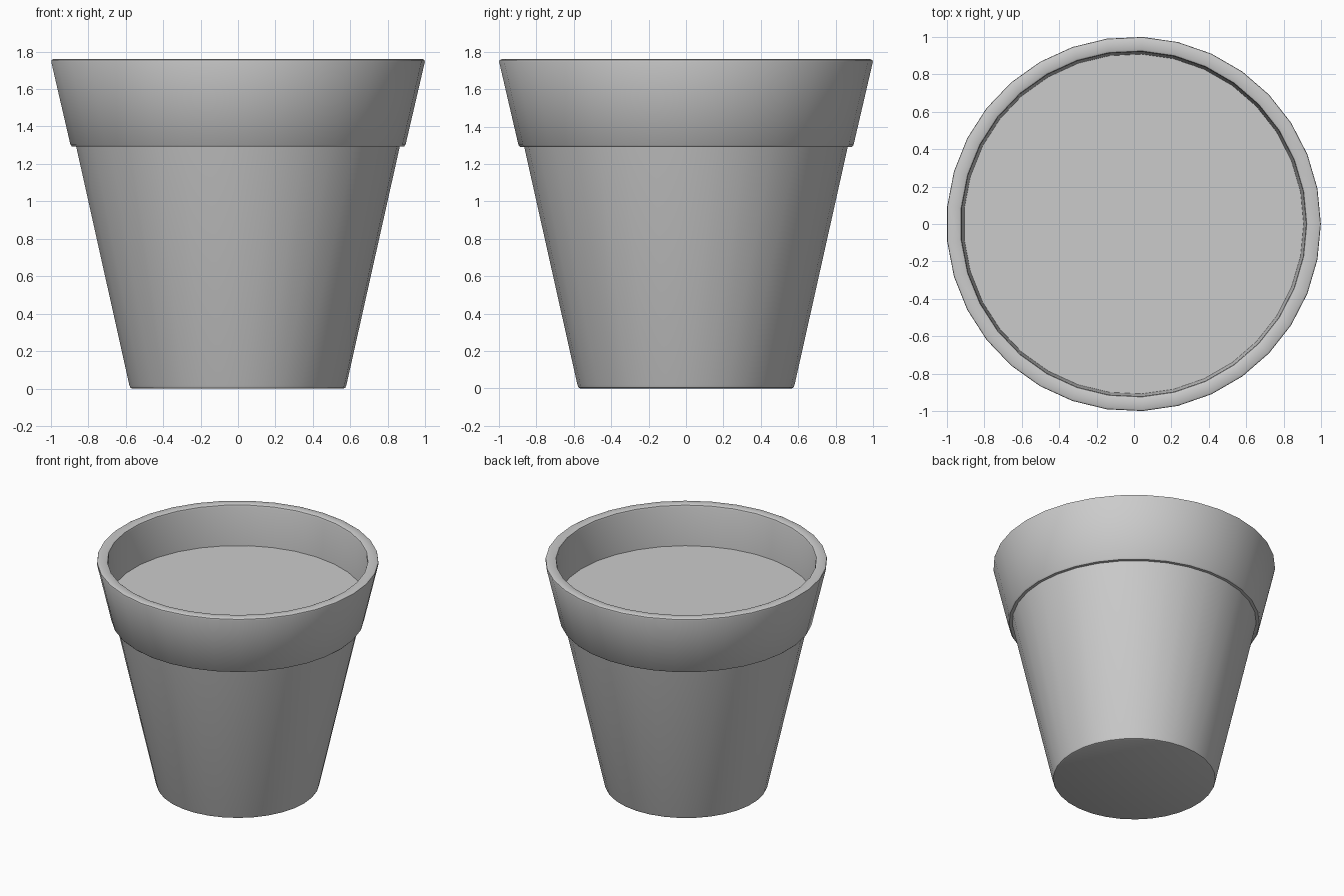
import bpy, bmesh, math

if "Cube" in bpy.data.objects:
    bpy.data.objects.remove(bpy.data.objects["Cube"])

SIDES = 33


def lathe(name, profile, cap_start=False, cap_end=False):
    """Spin a (radius, height) profile around z, optionally capping its ends."""
    bm = bmesh.new()
    rings = []
    for r, z in profile:
        rings.append([bm.verts.new((r * math.cos(2 * math.pi * i / SIDES) - 0.002,
                                    r * math.sin(2 * math.pi * i / SIDES), z))
                      for i in range(SIDES)])
    for a, b in zip(rings, rings[1:]):
        for i in range(SIDES):
            j = (i + 1) % SIDES
            bm.faces.new((a[i], a[j], b[j], b[i]))
    if cap_start:
        bm.faces.new(rings[0][::-1])
    if cap_end:
        bm.faces.new(rings[-1])
    mesh = bpy.data.meshes.new(name)
    bm.to_mesh(mesh)
    bm.free()
    obj = bpy.data.objects.new(name, mesh)
    bpy.context.collection.objects.link(obj)
    bpy.ops.object.select_all(action='DESELECT')
    obj.select_set(True)
    bpy.context.view_layer.objects.active = obj
    bpy.ops.object.shade_smooth_by_angle(angle=math.radians(30))
    return obj


SOIL_Z = 1.445

# Pot: base, tapered body, stepped collar, rim and inner wall
lathe("pot", [
    (0.565, 0.0), (0.575, 0.004), (0.581, 0.018),      # base edge
    (0.866, 1.292),                                    # body
    (0.888, 1.292), (0.897, 1.302),                    # collar step
    (1.0, 1.745), (0.998, 1.755), (0.988, 1.76),       # outer rim edge
    (0.935, 1.76), (0.925, 1.755), (0.921, 1.742),     # inner rim edge
    (0.908, SOIL_Z),                                   # inner wall
], cap_start=True)

# Soil: flat disc filling the pot
lathe("soil", [(0.908, SOIL_Z)], cap_end=True)
